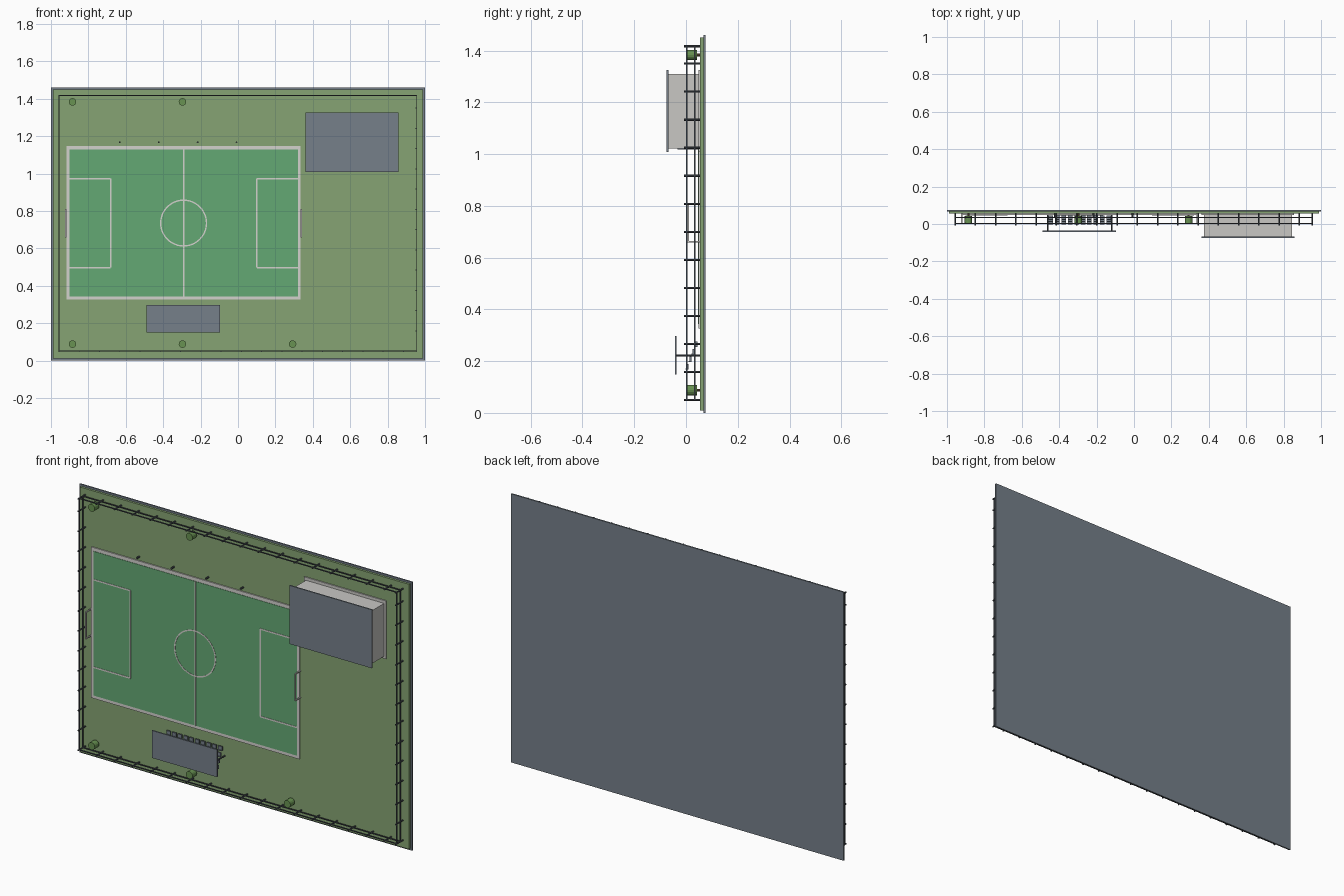
import bpy, bmesh, math
from mathutils import Matrix, Vector

if "Cube" in bpy.data.objects:
    bpy.data.objects.remove(bpy.data.objects["Cube"])


def mat(name, r, g, b):
    m = bpy.data.materials.new(name)
    lin = [((c / 255 + 0.055) / 1.055) ** 2.4 for c in (r, g, b)]
    m.diffuse_color = (*lin, 1)
    m.use_nodes = True
    m.node_tree.nodes["Principled BSDF"].inputs["Base Color"].default_value = m.diffuse_color
    return m


GRASS = mat("grass green", 134, 164, 115)
PITCH = mat("pitch green", 100, 168, 116)
LINE = mat("marking white", 212, 210, 206)
SLATE = mat("slate grey", 118, 128, 138)
WALL = mat("wall grey", 200, 199, 196)
METAL = mat("dark metal", 74, 80, 87)
LEAF = mat("leaf green", 104, 146, 82)
WOOD = mat("trunk brown", 112, 88, 66)


def add_box(bm, x0, x1, y0, y1, z0, z1):
    c = Vector(((x0 + x1) / 2, (y0 + y1) / 2, (z0 + z1) / 2))
    s = Matrix.Diagonal((x1 - x0, y1 - y0, z1 - z0, 1))
    bmesh.ops.create_cube(bm, size=1, matrix=Matrix.Translation(c) @ s)


def add_cyl(bm, x, z, y0, y1, r, n):
    """Cylinder standing out of the ground along y."""
    m = Matrix.Translation((x, (y0 + y1) / 2, z)) @ Matrix.Rotation(math.pi / 2, 4, 'X')
    bmesh.ops.create_cone(bm, cap_ends=True, segments=n, radius1=r, radius2=r,
                          depth=y1 - y0, matrix=m)


def finish(bm, name, material):
    me = bpy.data.meshes.new(name)
    bm.to_mesh(me)
    bm.free()
    ob = bpy.data.objects.new(name, me)
    bpy.context.collection.objects.link(ob)
    me.materials.append(material)
    return ob


def boxes(name, material, *items):
    bm = bmesh.new()
    for it in items:
        add_box(bm, *it)
    return finish(bm, name, material)


G = 0.055  # ground surface

# Ground
boxes("base_plate", SLATE, (-1, 1, 0.067, 0.075, 0, 1.46))
boxes("grass", GRASS, (-0.99, 0.99, G, 0.067, 0.01, 1.45))

# Pitch with pale kerb
PX0, PX1, PZ0, PZ1 = -0.902, 0.322, 0.343, 1.127
CX, CZ = -0.291, 0.735
boxes("pitch_kerb", LINE, (-0.918, 0.335, 0.049, G, 0.326, 1.146))
boxes("pitch", PITCH, (PX0, PX1, 0.047, 0.05, PZ0, PZ1))

# Pitch markings
bm = bmesh.new()
Y0, Y1, W = 0.0455, 0.0475, 0.004
add_box(bm, CX - W, CX + W, Y0, Y1, PZ0, PZ1)
for s in (-1, 1):
    xe = PX0 if s < 0 else PX1
    xi = xe - s * 0.221
    add_box(bm, xi - W, xi + W, Y0, Y1, 0.497, 0.973)
    for z in (0.497, 0.973):
        add_box(bm, min(xe, xi), max(xe, xi), Y0, Y1, z - W, z + W)
N = 48
rings = []
for i in range(N):
    a = 2 * math.pi * i / N
    rings.append([bm.verts.new((CX + r * math.cos(a), y, CZ + r * math.sin(a)))
                  for r, y in ((0.119, Y0), (0.126, Y0), (0.126, Y1), (0.119, Y1))])
for i in range(N):
    a, b = rings[i], rings[(i + 1) % N]
    for k in range(4):
        bm.faces.new((a[k], a[(k + 1) % 4], b[(k + 1) % 4], b[k]))
bmesh.ops.recalc_face_normals(bm, faces=bm.faces)
finish(bm, "pitch_markings", LINE)

# Goals
for name, x in (("left_goal", -0.921), ("right_goal", 0.338)):
    t = 0.003
    boxes(name, LINE,
          (x - t, x + t, 0.008, G, 0.659, 0.665),
          (x - t, x + t, 0.008, G, 0.803, 0.809),
          (x - t, x + t, 0.006, 0.012, 0.659, 0.809))

# Perimeter fence
FX0, FX1, FZ0, FZ1 = -0.957, 0.953, 0.05, 1.417
bm = bmesh.new()
xs = [FX0 + 0.1083 * i for i in range(18)] + [FX1]
zs = [FZ0 + 0.1083 * i for i in range(13)] + [FZ1]
spots = [(x, z) for x in xs for z in (FZ0, FZ1)]
spots += [(x, z) for x in (FX0, FX1) for z in zs[1:-1]]
for x, z in spots:
    add_cyl(bm, x, z, -0.007, G, 0.004, 8)
finish(bm, "fence_posts", METAL)
bm = bmesh.new()
for y in (0.003, 0.034):
    r = 0.0025
    for z in (FZ0, FZ1):
        add_box(bm, FX0, FX1, y - r, y + r, z - r, z + r)
    for x in (FX0, FX1):
        add_box(bm, x - r, x + r, y - r, y + r, FZ0, FZ1)
finish(bm, "fence_rails", METAL)

# Clubhouse
boxes("clubhouse_plinth", WALL, (0.362, 0.856, 0.049, G, 1.01, 1.326))
boxes("clubhouse_walls", WALL, (0.374, 0.844, -0.069, G, 1.022, 1.31))
boxes("clubhouse_roof", SLATE, (0.361, 0.857, -0.075, -0.068, 1.008, 1.326))
boxes("clubhouse_door", SLATE, (0.575, 0.643, -0.033, 0.049, 1.017, 1.023))

# Spectator stand
boxes("stand_roof", SLATE, (-0.488, -0.096, -0.043, -0.036, 0.149, 0.298))
bm = bmesh.new()
for x in (-0.46, -0.118):
    add_cyl(bm, x, 0.222, -0.037, G, 0.004, 8)
finish(bm, "stand_posts", METAL)
bm = bmesh.new()
for row in range(4):
    y, z = 0.006 + 0.0115 * row, 0.178 + 0.029 * row
    for col in range(10):
        x = -0.445 + 0.0345 * col
        add_box(bm, x - 0.012, x + 0.012, y - 0.004, y + 0.004, z - 0.011, z + 0.011)
        add_box(bm, x - 0.012, x + 0.012, y - 0.008, y, z - 0.011, z - 0.007)
finish(bm, "stand_seats", SLATE)

# Trees
crowns, trunks = bmesh.new(), bmesh.new()
for x, z in ((-0.885, 1.383), (-0.297, 1.383), (-0.885, 0.088), (-0.297, 0.088), (0.292, 0.088)):
    add_cyl(crowns, x, z, 0.005, 0.042, 0.02, 16)
    add_cyl(trunks, x, z, 0.04, G, 0.005, 8)
finish(crowns, "tree_crowns", LEAF)
finish(trunks, "tree_trunks", WOOD)

# Bollards beside the pitch
bm = bmesh.new()
for i in range(4):
    add_cyl(bm, -0.632 + 0.208 * i, 1.167, 0.033, G, 0.005, 8)
finish(bm, "bollards", METAL)
